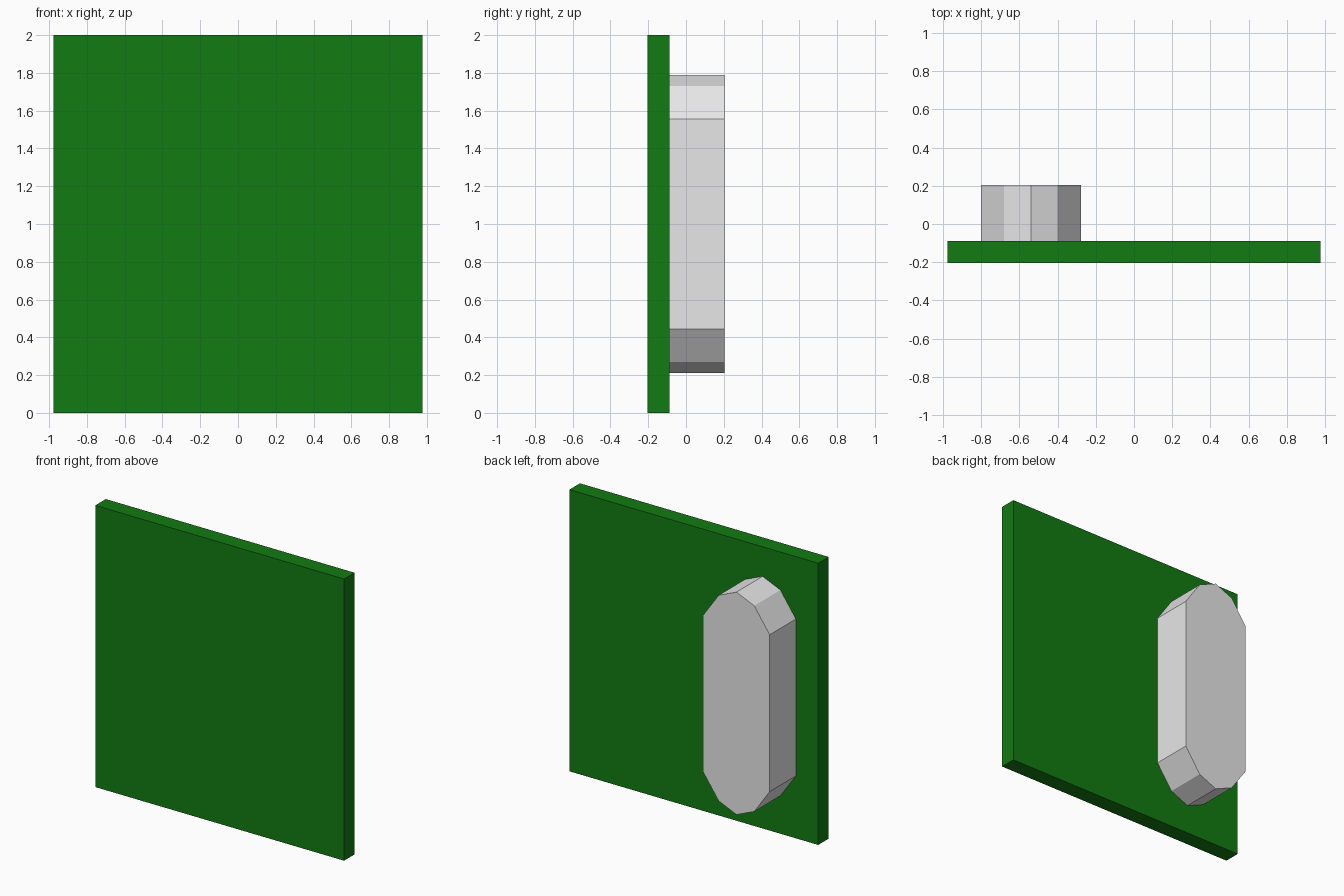
import bpy
import bmesh

cube = bpy.data.objects.get("Cube")
if cube:
    bpy.data.objects.remove(cube, do_unlink=True)


def make_material(name, rgb):
    mat = bpy.data.materials.new(name)
    mat.use_nodes = True
    color = (*rgb, 1.0)
    mat.diffuse_color = color
    bsdf = next(n for n in mat.node_tree.nodes if n.type == 'BSDF_PRINCIPLED')
    bsdf.inputs["Base Color"].default_value = color
    return mat


def extrude_profile(name, profile, y0, y1, mat):
    """Extrude a closed x-z outline from y0 to y1."""
    bm = bmesh.new()
    face = bm.faces.new([bm.verts.new((x, y0, z)) for x, z in profile])
    result = bmesh.ops.extrude_face_region(bm, geom=[face])
    moved = [g for g in result["geom"] if isinstance(g, bmesh.types.BMVert)]
    bmesh.ops.translate(bm, verts=moved, vec=(0, y1 - y0, 0))
    bmesh.ops.recalc_face_normals(bm, faces=bm.faces)
    mesh = bpy.data.meshes.new(name)
    bm.to_mesh(mesh)
    bm.free()
    mesh.materials.append(mat)
    obj = bpy.data.objects.new(name, mesh)
    bpy.context.collection.objects.link(obj)
    return obj


green = make_material("dark green", (0.006, 0.197, 0.006))
grey = make_material("light grey", (0.8, 0.8, 0.8))

# Flat square panel
W, H = 0.977, 2.0
extrude_profile("panel", [(-W, 0), (W, 0), (W, H), (-W, H)], -0.205, -0.088, green)

# Upright handle with faceted round ends, mirrored from one quarter outline
cx, cz = -0.54, 1.0
quarter = [(0.261, 0.557), (0.14, 0.73), (0.0, 0.79)]
top = quarter + [(-x, z) for x, z in quarter[-2::-1]]
outline = top + [(-x, -z) for x, z in top]
extrude_profile("handle", [(cx + x, cz + z) for x, z in outline], -0.088, 0.205, grey)
